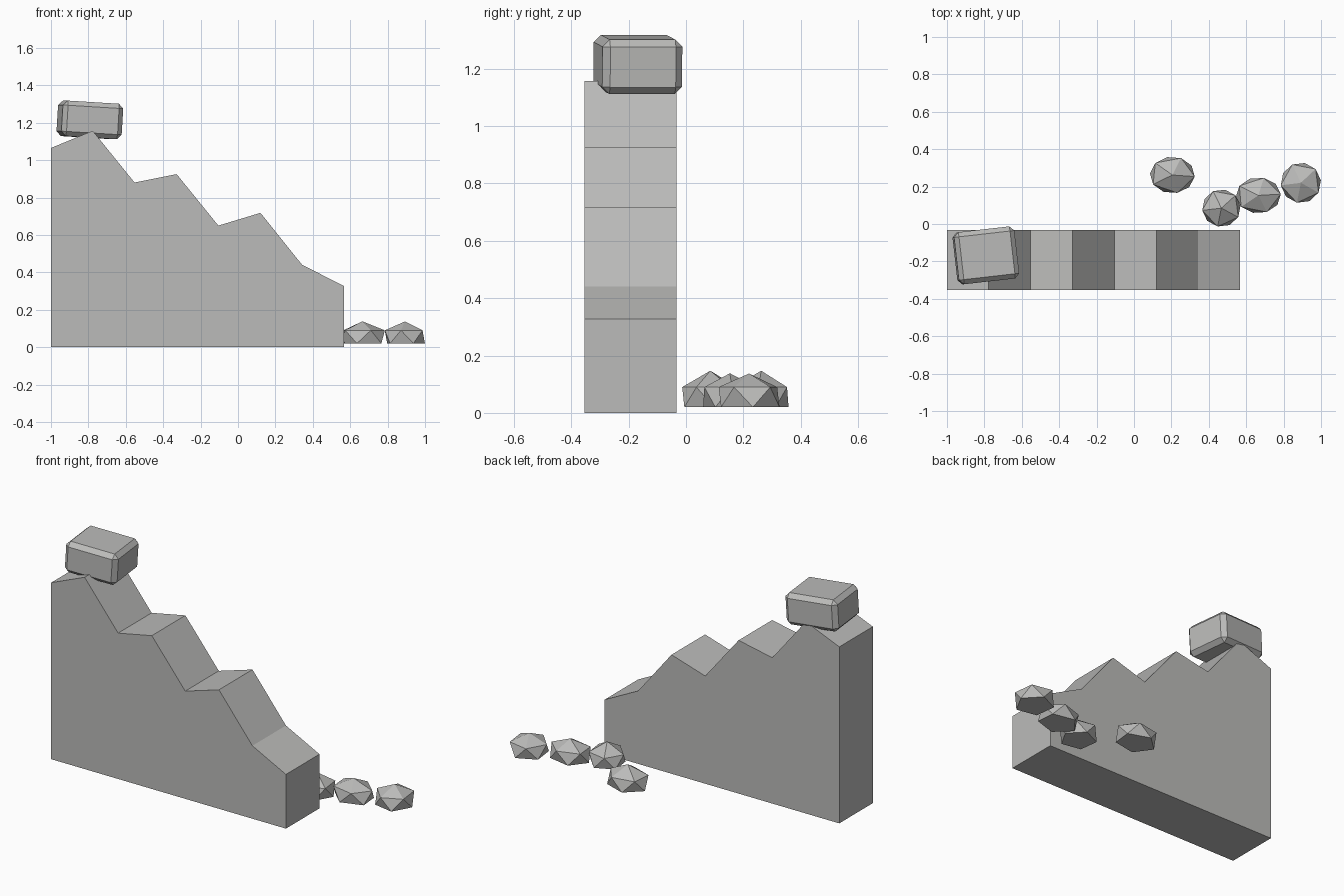
import bpy, bmesh
from math import radians, sin, cos
from mathutils import Matrix

if "Cube" in bpy.data.objects:
    bpy.data.objects.remove(bpy.data.objects["Cube"])

stone = bpy.data.materials.new("stone grey")
stone.use_nodes = True
grey = (0.5, 0.5, 0.49, 1)
stone.diffuse_color = grey
stone.node_tree.nodes["Principled BSDF"].inputs["Base Color"].default_value = grey


def add_object(name, bm):
    bmesh.ops.recalc_face_normals(bm, faces=bm.faces[:])
    mesh = bpy.data.meshes.new(name)
    bm.to_mesh(mesh)
    bm.free()
    mesh.materials.append(stone)
    obj = bpy.data.objects.new(name, mesh)
    bpy.context.collection.objects.link(obj)
    return obj


# Stepped slab: side profile extruded through its depth
profile = [(-1, 0), (0.567, 0), (0.567, 0.327), (0.343, 0.44), (0.12, 0.718),
           (-0.105, 0.65), (-0.328, 0.925), (-0.553, 0.88), (-0.777, 1.157), (-1, 1.065)]
bm = bmesh.new()
face = bm.faces.new([bm.verts.new((x, -0.353, z)) for x, z in profile])
side = bmesh.ops.extrude_face_region(bm, geom=[face])
moved = [v for v in side["geom"] if isinstance(v, bmesh.types.BMVert)]
bmesh.ops.translate(bm, verts=moved, vec=(0, 0.32, 0))
add_object("jagged_wall", bm)

# Chamfered boulder resting on the peak
bm = bmesh.new()
bmesh.ops.create_cube(bm, size=1, matrix=Matrix.Diagonal((0.325, 0.28, 0.19, 1)))
bmesh.ops.bevel(bm, geom=bm.edges[:], offset=0.025, segments=1, affect='EDGES')
boulder = add_object("boulder", bm)
boulder.location = (-0.792, -0.168, 1.215)
boulder.rotation_euler = (0, radians(3.5), radians(6.5))


# Loose rocks: an apex over two staggered rings, with a flat base
def rock(name, x, y, top, rx, ry, turn):
    bm = bmesh.new()
    apex = bm.verts.new((x, y, top))

    def ring(z, offset):
        angles = [radians(turn + offset + 72 * i) for i in range(5)]
        return [bm.verts.new((x + rx * cos(a), y + ry * sin(a), z)) for a in angles]

    upper, lower = ring(0.09, 0), ring(0.02, 36)
    for i in range(5):
        j = (i + 1) % 5
        bm.faces.new((apex, upper[i], upper[j]))
        bm.faces.new((upper[i], lower[i], upper[j]))
        bm.faces.new((upper[j], lower[i], lower[j]))
    bm.faces.new(lower)
    add_object(name, bm)


rock("rock_far", 0.205, 0.262, 0.147, 0.12, 0.098, 67)
rock("rock_near", 0.467, 0.085, 0.147, 0.103, 0.1, 43)
rock("rock_middle", 0.665, 0.153, 0.138, 0.12, 0.096, 4)
rock("rock_end", 0.892, 0.22, 0.137, 0.108, 0.108, 43)
